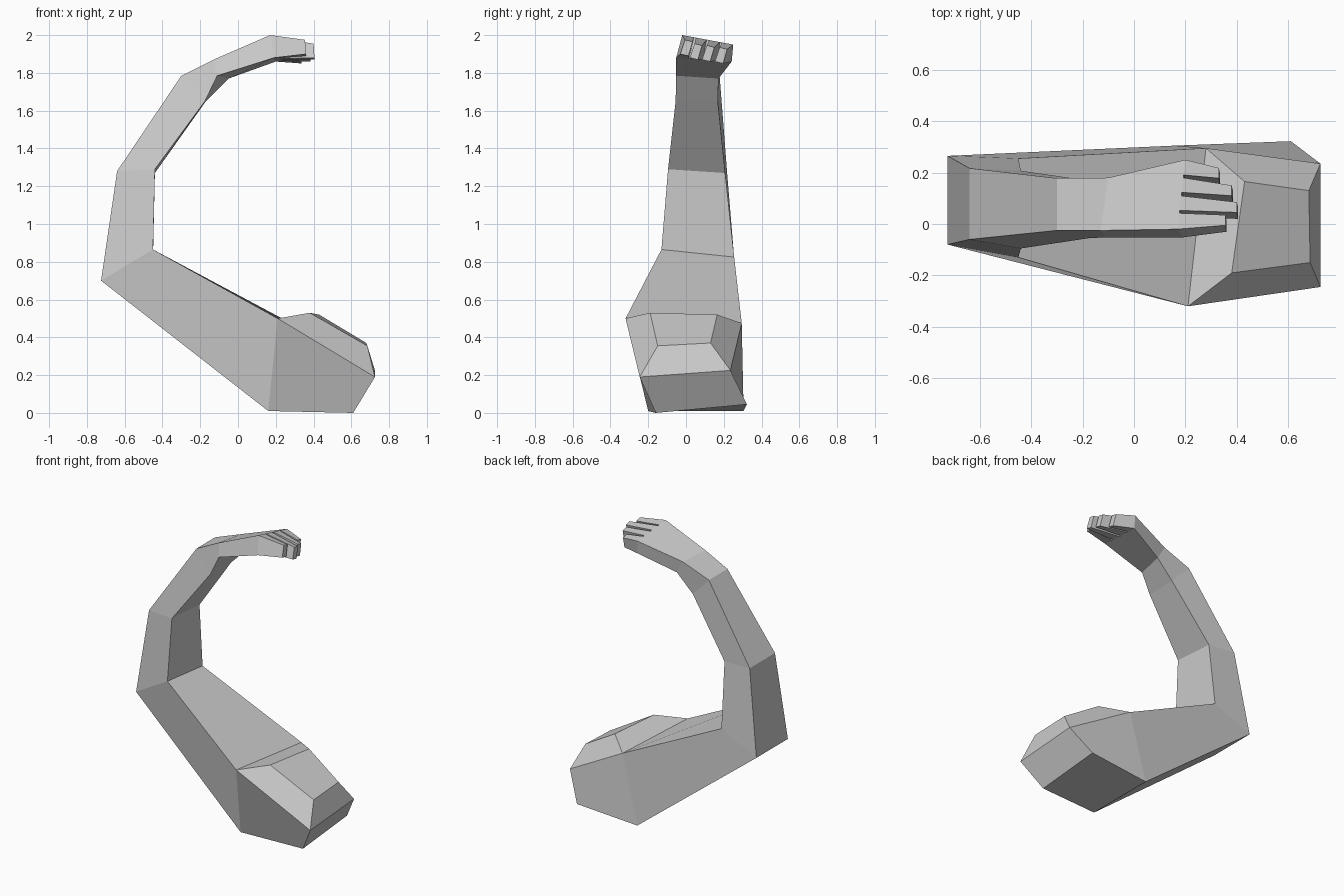
import bpy
import bmesh
from mathutils import Vector

if "Cube" in bpy.data.objects:
    bpy.data.objects.remove(bpy.data.objects["Cube"])

grey = bpy.data.materials.new("plain_grey")
grey.use_nodes = True
grey.diffuse_color = (0.6, 0.6, 0.6, 1)
grey.node_tree.nodes["Principled BSDF"].inputs["Base Color"].default_value = (0.6, 0.6, 0.6, 1)


def loft(bm, rings, cap_start=False, cap_end=False):
    """Skin four-sided rings one after another."""
    verts = [[bm.verts.new(p) for p in ring] for ring in rings]
    for a, b in zip(verts, verts[1:]):
        for i in range(4):
            j = (i + 1) % 4
            bm.faces.new((a[i], a[j], b[j], b[i]))
    if cap_start:
        bm.faces.new(verts[0][::-1])
    if cap_end:
        bm.faces.new(verts[-1])


def finish(bm, name):
    bmesh.ops.remove_doubles(bm, verts=bm.verts, dist=0.0005)
    bmesh.ops.recalc_face_normals(bm, faces=bm.faces)
    mesh = bpy.data.meshes.new(name)
    bm.to_mesh(mesh)
    bm.free()
    mesh.materials.append(grey)
    obj = bpy.data.objects.new(name, mesh)
    bpy.context.collection.objects.link(obj)


# Rings run: outer front, outer back, inner back, inner front
shoulder = [(0.16, -0.2, 0.01), (0.16, 0.305, 0.01), (0.28, 0.295, 0.475), (0.21, -0.32, 0.5)]
elbow = [(-0.725, -0.08, 0.7), (-0.725, 0.265, 0.7), (-0.45, 0.255, 0.825), (-0.45, -0.13, 0.865)]
forearm = [(-0.64, -0.06, 1.28), (-0.64, 0.217, 1.28), (-0.44, 0.207, 1.27), (-0.44, -0.095, 1.29)]
wrist = [(-0.3, -0.025, 1.785), (-0.3, 0.178, 1.785), (-0.17, 0.168, 1.65), (-0.175, -0.055, 1.65)]
heel = [(-0.13, -0.025, 1.87), (-0.1, 0.18, 1.86), (-0.05, 0.172, 1.77), (-0.11, -0.052, 1.785)]
palm = [(0.17, -0.02, 2.0), (0.2, 0.25, 1.95), (0.2, 0.242, 1.86), (0.19, -0.052, 1.88)]

# Arm from shoulder to knuckles
bm = bmesh.new()
loft(bm, [shoulder, elbow, forearm, wrist, heel, palm], cap_end=True)

# Shoulder block: underside, sides, and raised pad on top
end = [(0.61, -0.16, 0.0), (0.61, 0.322, 0.045), (0.725, 0.235, 0.225), (0.725, -0.245, 0.19)]
pad = [(0.38, -0.19, 0.53), (0.43, 0.165, 0.52), (0.68, 0.13, 0.37), (0.685, -0.15, 0.355)]
for i in (0, 1, 3):
    j = (i + 1) % 4
    if i == 3:
        continue
    bm.faces.new([bm.verts.new(p) for p in (shoulder[i], shoulder[j], end[j], end[i])])
bm.faces.new([bm.verts.new(p) for p in (shoulder[3], shoulder[0], end[0], end[3])])
bm.faces.new([bm.verts.new(p) for p in end])
loft(bm, [[shoulder[3], shoulder[2], end[2], end[3]], pad], cap_end=True)
finish(bm, "arm")

# Fingers: knuckle span along the palm edge, then tip reach, side and height
corners = [Vector(p) for p in palm]
fingers = [
    ("index_finger", 0.0, 0.23, 0.355, -0.005, 1.975),
    ("middle_finger", 0.27, 0.48, 0.4, 0.045, 1.955),
    ("ring_finger", 0.53, 0.74, 0.38, 0.11, 1.945),
    ("little_finger", 0.78, 1.0, 0.33, 0.178, 1.935),
]
for name, f0, f1, reach, side, top in fingers:
    root = [corners[0].lerp(corners[1], f0), corners[0].lerp(corners[1], f1),
            corners[3].lerp(corners[2], f1), corners[3].lerp(corners[2], f0)]
    tip = [(reach, side, top), (reach, side + 0.04, top - 0.01),
           (reach + 0.005, side + 0.018, top - 0.085), (reach + 0.005, side - 0.025, top - 0.075)]
    bm = bmesh.new()
    loft(bm, [root, tip], cap_start=True, cap_end=True)
    finish(bm, name)
